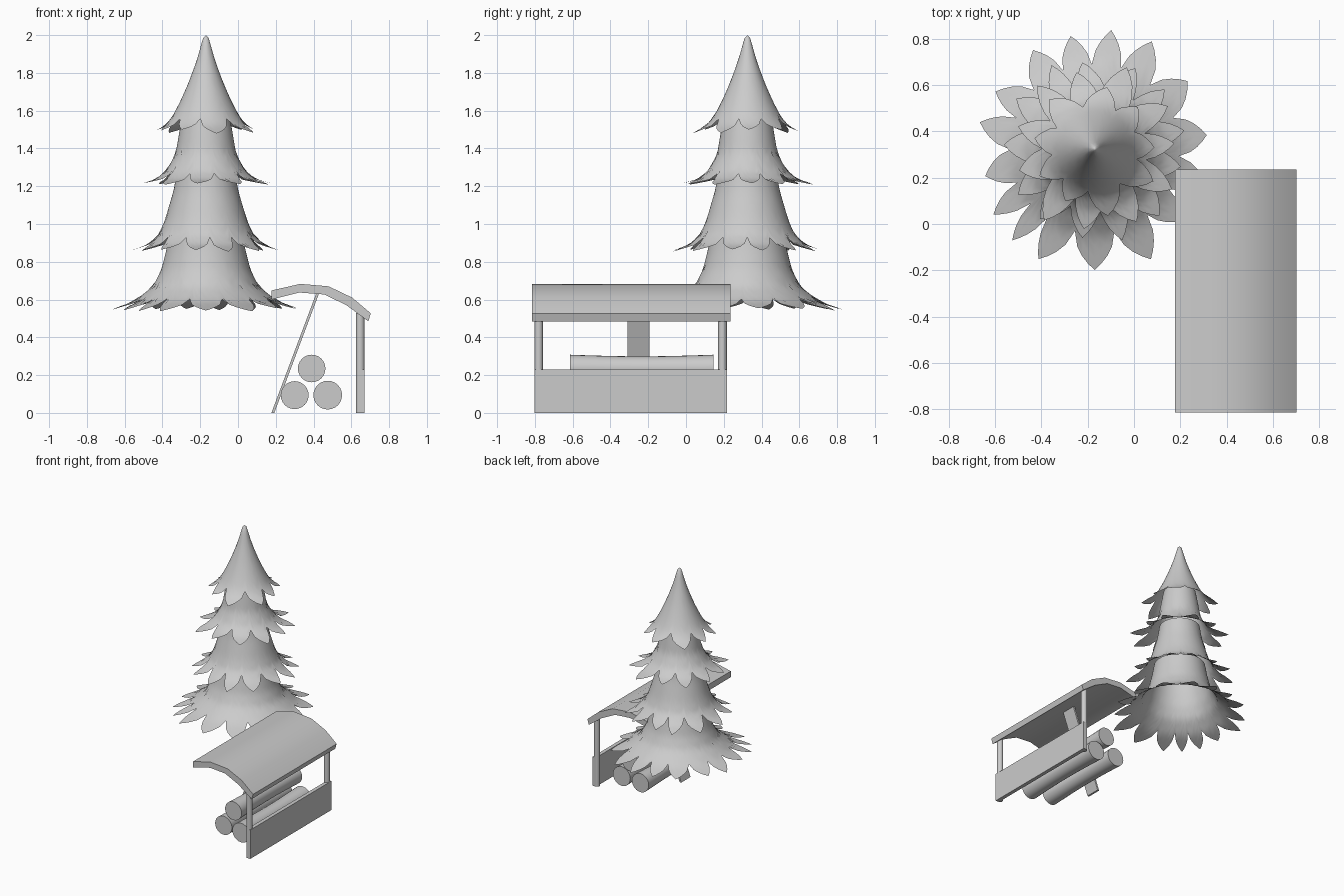
import bpy, bmesh, math, random
from mathutils import Vector

random.seed(4)
if "Cube" in bpy.data.objects:
    bpy.data.objects.remove(bpy.data.objects["Cube"])

grey = bpy.data.materials.new("plain_grey")
grey.use_nodes = True
grey.diffuse_color = (0.6, 0.6, 0.6, 1)
grey.node_tree.nodes["Principled BSDF"].inputs["Base Color"].default_value = (0.6, 0.6, 0.6, 1)


def finish(name, bm, smooth=None, recalc=True):
    """Turn a bmesh into a named object with the shared material."""
    if recalc:
        bmesh.ops.recalc_face_normals(bm, faces=bm.faces)
    mesh = bpy.data.meshes.new(name)
    bm.to_mesh(mesh)
    bm.free()
    mesh.materials.append(grey)
    obj = bpy.data.objects.new(name, mesh)
    bpy.context.collection.objects.link(obj)
    if smooth:
        bpy.ops.object.select_all(action="DESELECT")
        obj.select_set(True)
        bpy.context.view_layer.objects.active = obj
        bpy.ops.object.shade_smooth_by_angle(angle=math.radians(smooth))
    return obj


def extrude_y(name, outline, y0, y1, smooth=None):
    """Prism from an (x, z) outline, running from y0 to y1."""
    bm = bmesh.new()
    ends = [[bm.verts.new((x, y, z)) for x, z in outline] for y in (y0, y1)]
    bm.faces.new(ends[0])
    bm.faces.new(ends[1][::-1])
    n = len(outline)
    for i in range(n):
        j = (i + 1) % n
        bm.faces.new((ends[0][i], ends[1][i], ends[1][j], ends[0][j]))
    return finish(name, bm, smooth)


def tube(name, rings, sides=24):
    """Capped round solid through (centre, radius) rings, along z or y."""
    bm = bmesh.new()
    axis = (rings[-1][0] - rings[0][0]).normalized()
    u = Vector((1, 0, 0))
    v = axis.cross(u)
    loops = []
    for centre, radius in rings:
        loops.append([bm.verts.new(centre + radius * (u * math.cos(a) + v * math.sin(a)))
                      for a in (math.tau * i / sides for i in range(sides))])
    for a, b in zip(loops, loops[1:]):
        for i in range(sides):
            j = (i + 1) % sides
            bm.faces.new((a[i], a[j], b[j], b[i]))
    bm.faces.new(loops[0])
    bm.faces.new(loops[-1])
    return finish(name, bm, 40)


# Tree: four open skirts, each ending in curled pointed leaves
TREE = Vector((-0.17, 0.325, 0))
ROWS, COLS = 14, 8


def along(profile, t):
    """Point (radius, height) on a profile, t = 0 at the top and 1 at the tip."""
    f = t * (len(profile) - 1)
    i = min(int(f), len(profile) - 2)
    a, b = Vector(profile[i]), Vector(profile[i + 1])
    return a + (b - a) * (f - i)


def skirt(name, profile, tips, notch):
    """Tips are (angle, reach) pairs; leaves meet at notches midway between tips."""
    bm = bmesh.new()
    columns = []
    n = len(tips)
    for k, (angle, reach) in enumerate(tips):
        before = (angle - tips[k - 1][0]) % math.tau / 2
        after = (tips[(k + 1) % n][0] - angle) % math.tau / 2
        for c in range(COLS):
            u = 2 * c / COLS - 1
            theta = angle + u * (before if u < 0 else after)
            end = notch + (reach - notch) * (1 - abs(u)) ** 0.62
            column = []
            for r in range(ROWS + 1):
                radius, z = along(profile, end * r / ROWS)
                column.append(bm.verts.new(TREE + Vector(
                    (radius * math.cos(theta), radius * math.sin(theta), z))))
            columns.append(column)
    for i, a in enumerate(columns):
        b = columns[(i + 1) % len(columns)]
        for r in range(ROWS):
            bm.faces.new((a[r], a[r + 1], b[r + 1], b[r]))
    bmesh.ops.remove_doubles(bm, verts=bm.verts, dist=0.0005)
    return finish(name, bm, 80, recalc=False)


def scattered(count, start):
    step = math.tau / count
    return [(start + step * (k + random.uniform(-0.2, 0.2)), random.uniform(0.93, 1.03))
            for k in range(count)]


skirt("tree_top_tier",
      [(0.0, 2.0), (0.015, 1.985), (0.05, 1.86), (0.095, 1.74), (0.14, 1.64),
       (0.18, 1.565), (0.22, 1.52), (0.285, 1.485)], scattered(9, 0.1), 0.74)
skirt("tree_upper_tier",
      [(0.12, 1.6), (0.14, 1.49), (0.16, 1.37), (0.21, 1.28), (0.27, 1.235), (0.37, 1.21)],
      scattered(11, 0.0), 0.66)
skirt("tree_middle_tier",
      [(0.15, 1.3), (0.17, 1.18), (0.217, 1.02), (0.25, 0.945), (0.31, 0.89), (0.41, 0.855)],
      scattered(13, 0.2), 0.66)
low_angles = [7, 36, 62, 82, 102, 122, 150, 167, 194, 213, 228, 243, 270, 297, 320, 343]
skirt("tree_bottom_tier",
      [(0.19, 0.97), (0.21, 0.86), (0.235, 0.76), (0.28, 0.67), (0.38, 0.59), (0.53, 0.54)],
      [(math.radians(a), random.uniform(0.94, 1.01)) for a in low_angles], 0.77)

# Shelter roof: a curved slab
top = [(0.177, 0.648), (0.33, 0.683), (0.48, 0.67), (0.605, 0.61), (0.703, 0.527)]
under = [(0.69, 0.485), (0.574, 0.57), (0.457, 0.627), (0.325, 0.637), (0.177, 0.6)]
extrude_y("shelter_roof", top + under, -0.815, 0.235, 35)

# Shelter posts and low side wall
for label, y in (("front", -0.78), ("back", 0.193)):
    tube(label + "_post", [(Vector((0.647, y, 0)), 0.023), (Vector((0.647, y, 0.53)), 0.023)], 16)
extrude_y("side_wall", [(0.64, 0), (0.67, 0), (0.67, 0.23), (0.64, 0.23)], -0.803, 0.216)

# Leaning plank that props the roof
extrude_y("leaning_plank", [(0.177, 0), (0.192, 0), (0.43, 0.635), (0.415, 0.635)], -0.31, -0.193)

# Stacked logs with a slight waist
for label, x, z, radius, y0, y1 in (("top", 0.39, 0.235, 0.073, -0.615, 0.145),
                                    ("left", 0.475, 0.094, 0.076, -0.64, 0.13),
                                    ("right", 0.3, 0.094, 0.074, -0.61, 0.145)):
    rings = []
    for i in range(9):
        t = i / 8
        waist = 1 - 0.12 * math.sin(math.pi * t)
        rings.append((Vector((x, y0 + (y1 - y0) * t, z)), radius * waist))
    tube(label + "_log", rings)
